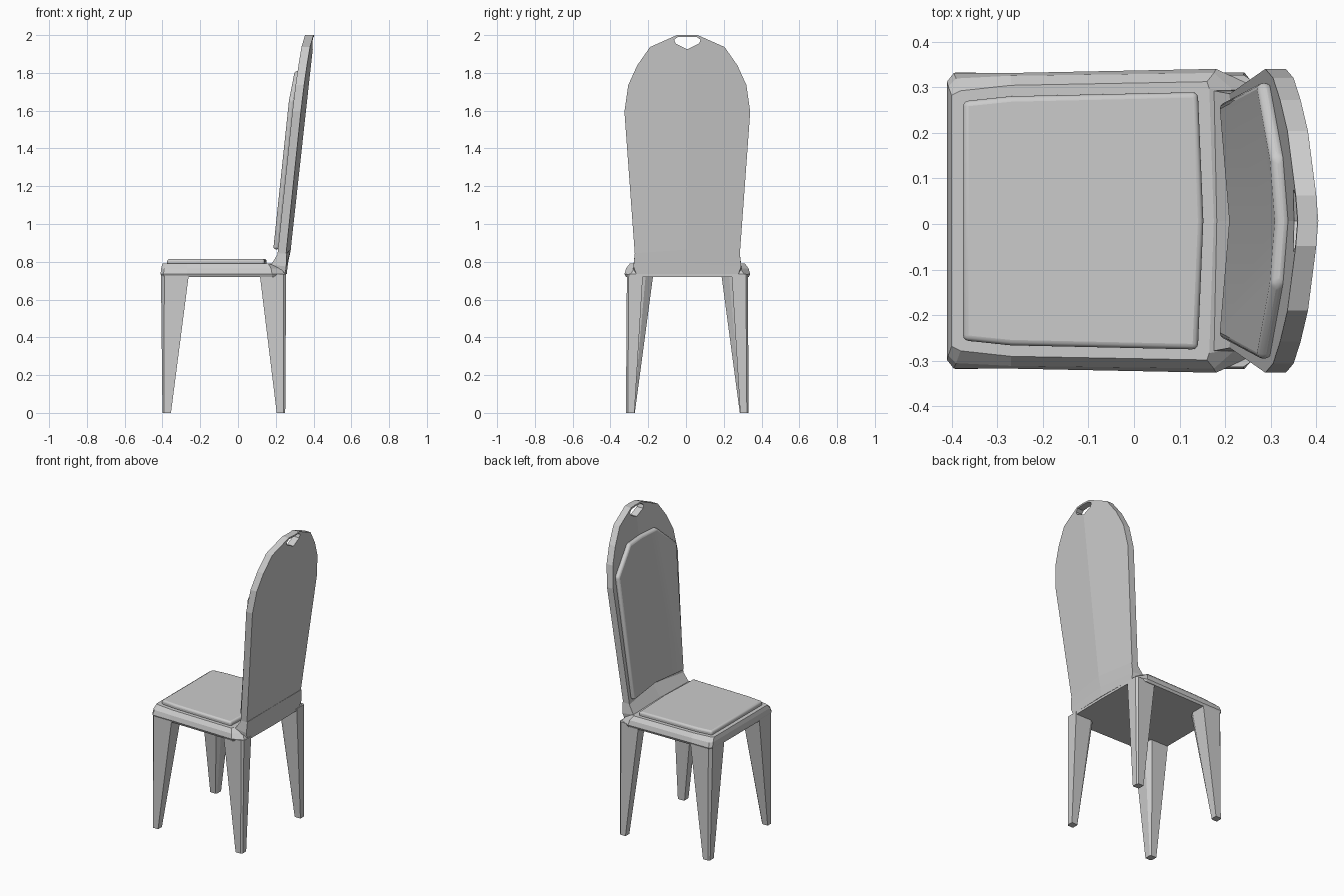
import bpy, bmesh

if "Cube" in bpy.data.objects:
    bpy.data.objects.remove(bpy.data.objects["Cube"])

Y_MID = 0.007  # symmetry plane of the chair


def loft(name, rings, bevel=0):
    """Join closed rings of a +y half, cap both ends, mirror across y."""
    bm = bmesh.new()
    rows = [[bm.verts.new(p) for p in r] for r in rings]
    n = len(rings[0])
    for a, b in zip(rows, rows[1:]):
        for i in range(n):
            j = (i + 1) % n
            # leave the mirror seam open
            if abs(a[i].co.y) + abs(a[j].co.y) < 1e-6:
                continue
            bm.faces.new((a[i], a[j], b[j], b[i]))
    bm.faces.new(rows[0])
    bm.faces.new(rows[-1])
    bmesh.ops.recalc_face_normals(bm, faces=bm.faces)
    # an open half may be flipped: the last cap decides the direction
    bm.normal_update()
    last = bm.faces[:] [-1]
    mid = sum((v.co for v in bm.verts), rows[0][0].co * 0) / len(bm.verts)
    if last.normal.dot(last.calc_center_median() - mid) < 0:
        bmesh.ops.reverse_faces(bm, faces=bm.faces)
    me = bpy.data.meshes.new(name)
    bm.to_mesh(me)
    bm.free()
    ob = bpy.data.objects.new(name, me)
    ob.location.y = Y_MID
    bpy.context.collection.objects.link(ob)
    m = ob.modifiers.new("mirror", 'MIRROR')
    m.use_axis = (False, True, False)
    if bevel:
        b = ob.modifiers.new("bevel", 'BEVEL')
        b.width, b.segments = bevel, 3
        b.limit_method, b.angle_limit = 'ANGLE', 0.7
        bpy.ops.object.select_all(action='DESELECT')
        bpy.context.view_layer.objects.active = ob
        ob.select_set(True)
        bpy.ops.object.shade_smooth_by_angle(angle=0.6)
    return ob


def flat(pts, z):
    return [(x, y, z) for x, y in pts]


def leaned(pts, offset):
    """Place a (y, z) outline on the leaning, centre-folded back plane."""
    return [(0.36 + 0.11 * (z - 1.6) - 0.08 * abs(y) + offset, y, z) for y, z in pts]


# Seat frame with softened rim
loft("seat_frame", [
    flat([(-.405, 0), (-.405, .30), (-.39, .318), (-.27, .318), (.18, .325), (.25, .29), (.255, 0)], .72),
    flat([(-.41, 0), (-.41, .305), (-.395, .324), (-.27, .324), (.18, .333), (.25, .30), (.255, 0)], .735),
    flat([(-.407, 0), (-.407, .295), (-.39, .312), (-.27, .318), (.175, .324), (.225, .28), (.235, 0)], .765),
    flat([(-.40, 0), (-.40, .275), (-.38, .285), (-.27, .297), (.16, .305), (.165, .29), (.175, 0)], .79),
])

# Seat cushion
pad = [(-.375, 0), (-.375, .262), (-.27, .273), (.14, .282), (.152, 0)]
loft("seat_cushion", [flat(pad, .78), flat(pad, .815)], .012)

# Legs tapering down, inner corner cut
loft("front_leg", [
    flat([(-.40, .315), (-.392, .325), (-.355, .325), (-.355, .285), (-.363, .278), (-.40, .278)], 0),
    flat([(-.408, .30), (-.39, .32), (-.26, .32), (-.26, .22), (-.285, .18), (-.408, .18)], .735),
])
loft("rear_leg", [
    flat([(.25, .315), (.242, .325), (.205, .325), (.205, .285), (.212, .28), (.25, .28)], 0),
    flat([(.255, .31), (.24, .32), (.115, .32), (.115, .25), (.14, .235), (.255, .235)], .735),
])

# Neck joining the seat to the back
loft("back_neck", [
    [(.16, 0, .735), (.16, .29, .735), (.25, .27, .735), (.258, 0, .735)],
    [(.18, 0, .785), (.175, .285, .785), (.255, .285, .775), (.265, 0, .795)],
    [(.235, 0, .865), (.213, .278, .845), (.258, .278, .845), (.28, 0, .865)],
])

# Back shell with arched top and hand hole
shell = [(0, .86), (.278, .84), (.333, 1.595), (.313, 1.735), (.265, 1.84), (.197, 1.937),
         (.055, 2), (0, 2), (0, 1.99), (.05, 1.99), (.07, 1.975), (.062, 1.955), (0, 1.925)]
loft("back_shell", [leaned(shell, 0), leaned(shell, -.045)])

# Back cushion
back_pad = [(0, .875), (.258, .865), (.303, 1.66), (.14, 1.81), (0, 1.81)]
loft("back_cushion", [leaned(back_pad, -.04), leaned(back_pad, -.073)], .014)
